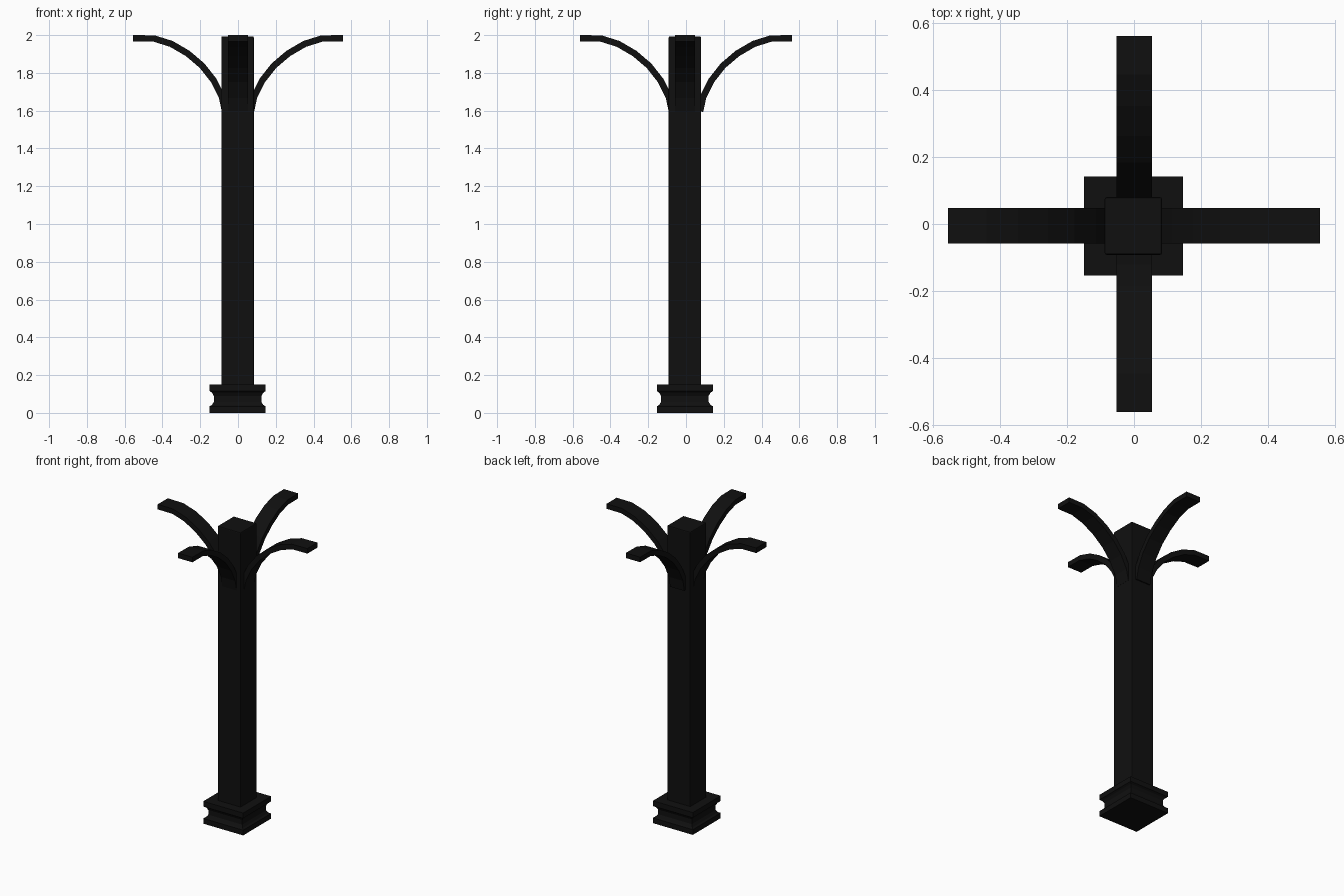
import bpy, bmesh, math
from mathutils import Vector, Matrix

if "Cube" in bpy.data.objects:
    bpy.data.objects.remove(bpy.data.objects["Cube"])

black = bpy.data.materials.new("black_paint")
black.diffuse_color = (0.005, 0.005, 0.005, 1)
black.use_nodes = True
black.node_tree.nodes["Principled BSDF"].inputs["Base Color"].default_value = black.diffuse_color
CX, CY = -0.002, -0.006


def finish(name, bm):
    bmesh.ops.recalc_face_normals(bm, faces=bm.faces)
    me = bpy.data.meshes.new(name)
    bm.to_mesh(me)
    bm.free()
    me.materials.append(black)
    ob = bpy.data.objects.new(name, me)
    bpy.context.collection.objects.link(ob)
    return ob


def square_stack(name, profile):
    """Loft square rings given as (half width, z)."""
    bm = bmesh.new()
    rings = [[bm.verts.new((CX + sx * h, CY + sy * h, z))
              for sx, sy in ((-1, -1), (1, -1), (1, 1), (-1, 1))] for h, z in profile]
    for a, b in zip(rings, rings[1:]):
        for i in range(4):
            j = (i + 1) % 4
            bm.faces.new((a[i], a[j], b[j], b[i]))
    bm.faces.new(rings[0])
    bm.faces.new(rings[-1])
    return finish(name, bm)


# Grooved plinth
square_stack("plinth", [(0.148, 0), (0.148, 0.035), (0.136, 0.042), (0.126, 0.058),
                        (0.126, 0.09), (0.136, 0.107), (0.148, 0.115), (0.148, 0.15)])

# Square post with softened edges
post = square_stack("post", [(0.086, 0.10), (0.086, 1.993)])
bev = post.modifiers.new("soft_edges", 'BEVEL')
bev.width = 0.006
bev.segments = 2

# Curved brackets: underside path (outward distance, z), thickened along its normal
UNDER = [(0.085, 1.593), (0.101, 1.667), (0.143, 1.751), (0.202, 1.826),
         (0.276, 1.889), (0.36, 1.938), (0.446, 1.965), (0.556, 1.966)]
THICK, HALF = 0.034, 0.053


def bracket(name, angle, origin):
    pts = [Vector(p) for p in UNDER]
    bm = bmesh.new()
    rings = []
    for i, p in enumerate(pts):
        t = (pts[min(i + 1, len(pts) - 1)] - pts[max(i - 1, 0)]).normalized()
        n = Vector((-t.y, t.x)) if i < len(pts) - 1 else Vector((0, 1))
        q = p + n * THICK
        rings.append([bm.verts.new(c) for c in (
            (p.x, -HALF, p.y), (p.x, HALF, p.y), (q.x, HALF, q.y), (q.x, -HALF, q.y))])
    for a, b in zip(rings, rings[1:]):
        for i in range(4):
            j = (i + 1) % 4
            bm.faces.new((a[i], a[j], b[j], b[i]))
    bm.faces.new(rings[0])
    bm.faces.new(rings[-1])
    bm.transform(Matrix.Translation(origin) @ Matrix.Rotation(angle, 4, 'Z'))
    finish(name, bm)


for k, (side, off) in enumerate((("right", (0, -0.005, 0)), ("back", (0.001, 0.006, 0)),
                                 ("left", (0, -0.005, 0)), ("front", (0.001, -0.006, 0)))):
    bracket("bracket_" + side, k * math.pi / 2, off)
